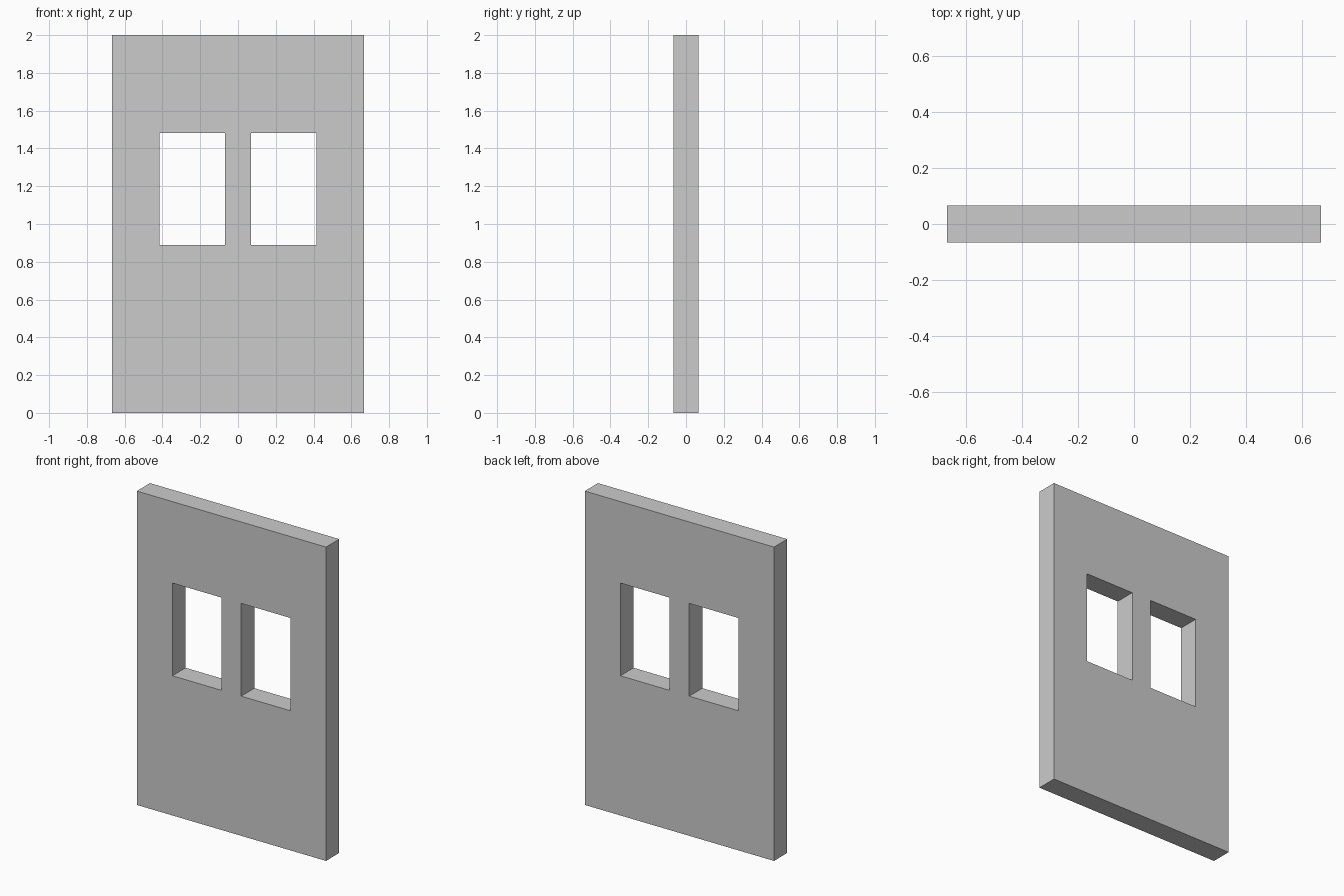
import bpy
import bmesh

if "Cube" in bpy.data.objects:
    bpy.data.objects.remove(bpy.data.objects["Cube"])

THICKNESS = 0.133
XS = [-0.667, -0.416, -0.069, 0.069, 0.416, 0.667]
ZS = [0.0, 0.89, 1.481, 2.0]
OPENINGS = {(1, 1), (3, 1)}  # grid cells left open as windows

# Wall face: grid of quads with the two window cells left out
bm = bmesh.new()
grid = [[bm.verts.new((x, 0, z)) for z in ZS] for x in XS]
for i in range(len(XS) - 1):
    for k in range(len(ZS) - 1):
        if (i, k) not in OPENINGS:
            bm.faces.new((grid[i][k], grid[i + 1][k],
                          grid[i + 1][k + 1], grid[i][k + 1]))

mesh = bpy.data.meshes.new("window_wall")
bm.to_mesh(mesh)
bm.free()
wall = bpy.data.objects.new("window_wall", mesh)
bpy.context.collection.objects.link(wall)

# Wall thickness, centred on y = 0, including the window reveals
solid = wall.modifiers.new("thickness", 'SOLIDIFY')
solid.thickness = THICKNESS
solid.offset = 0
